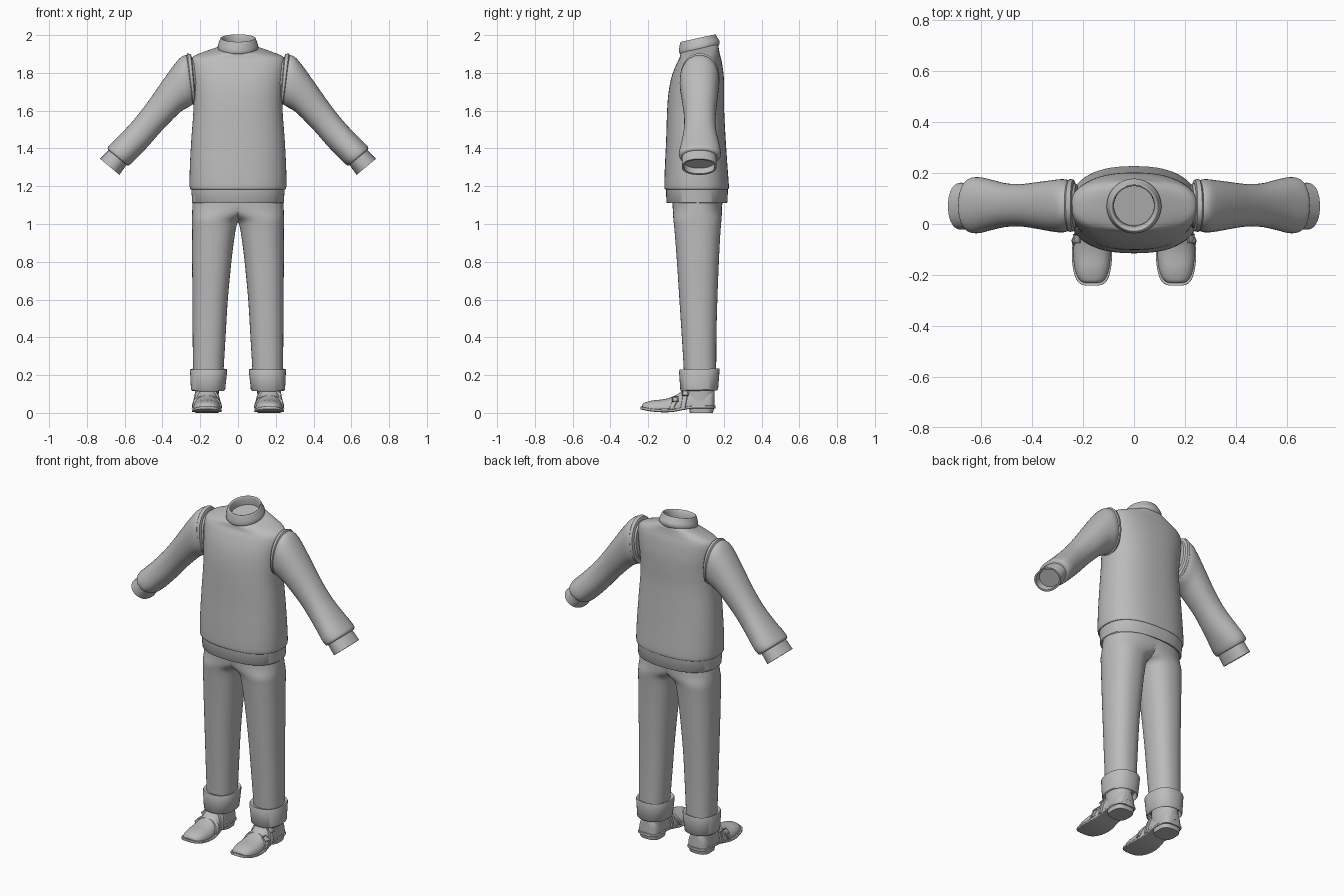
import bpy, bmesh, math
from mathutils import Vector, Matrix

old = bpy.data.objects.get("Cube")
if old:
    bpy.data.objects.remove(old, do_unlink=True)

grey = bpy.data.materials.new("plain grey")
grey.use_nodes = True
tone = (0.5, 0.5, 0.5, 1)
grey.diffuse_color = tone
grey.node_tree.nodes["Principled BSDF"].inputs["Base Color"].default_value = tone


# --- ring descriptions: centre, first half axis, second half axis ---
def level(z, x0, x1, y0, y1, tilt=0):
    d = (y1 - y0) / 2
    return Vector(((x0 + x1) / 2, (y0 + y1) / 2, z)), Vector(((x1 - x0) / 2, 0, 0)), Vector((0, d, tilt * d))


def slope(tx, tz, bx, bz, y0, y1):
    return (Vector(((tx + bx) / 2, (y0 + y1) / 2, (tz + bz) / 2)),
            Vector(((tx - bx) / 2, 0, (tz - bz) / 2)), Vector((0, (y1 - y0) / 2, 0)))


def across(y, x, w, z, h, lean=0):
    return Vector((x, y, z)), Vector((w, 0, 0)), Vector((0, lean, h))


def smooth_rings(rings, steps):
    out = []
    last = len(rings) - 1
    for i in range(last):
        quad = [rings[max(0, min(last, i + k))] for k in (-1, 0, 1, 2)]
        for s in range(steps):
            t = s / steps
            out.append(tuple(b + (c - a) * (t / 2) + (a * 2 - b * 5 + c * 4 - d) * (t * t / 2)
                             + (b * 3 - a - c * 3 + d) * (t ** 3 / 2) for a, b, c, d in zip(*quad)))
    return out + [rings[-1]]


def finish(name, bm, mirror, angle=40):
    bmesh.ops.recalc_face_normals(bm, faces=bm.faces)
    mesh = bpy.data.meshes.new(name)
    bm.to_mesh(mesh)
    bm.free()
    mesh.materials.append(grey)
    ob = bpy.data.objects.new(name, mesh)
    bpy.context.collection.objects.link(ob)
    if mirror:
        ob.modifiers.new("Mirror", "MIRROR").merge_threshold = 0.0005
    bpy.ops.object.select_all(action="DESELECT")
    ob.select_set(True)
    bpy.context.view_layer.objects.active = ob
    bpy.ops.object.shade_smooth_by_angle(angle=math.radians(angle))
    return ob


def loft(name, rings, mirror=False, power=2.0, steps=1, caps=(True, True), dome=False, half=False, n=40):
    bm = bmesh.new()
    loops = []
    for c, u, v in smooth_rings(rings, steps):
        loop = []
        for k in range(n):
            a = 2 * math.pi * k / n
            p, q = (math.copysign(abs(f) ** (2 / power), f) for f in (math.cos(a), math.sin(a)))
            co = c + u * p + v * (max(q, 0) if dome else q)
            if half:
                co.x = max(co.x, 0)
            loop.append(bm.verts.new(co))
        loops.append(loop)
    for a, b in zip(loops, loops[1:]):
        for k in range(n):
            m = (k + 1) % n
            bm.faces.new((a[k], a[m], b[m], b[k]))
    for on, loop in zip(caps, (loops[0], loops[-1])):
        if on:
            bm.faces.new(loop)
    if half:  # drop the hidden wall on the centre plane
        wall = [f for f in bm.faces if all(v.co.x < 0.0001 for v in f.verts)]
        bmesh.ops.delete(bm, geom=wall, context="FACES")
    return finish(name, bm, mirror)


# --- sweater body, hem and collar ---
body = [(1.183, .250, -.110, .222, 0), (1.2, .256, -.115, .227, 0), (1.3, .255, -.112, .22, 0),
        (1.45, .247, -.105, .21, 0), (1.6, .236, -.1, .202, 0), (1.7, .237, -.092, .202, 0),
        (1.78, .245, -.076, .2, 0), (1.85, .25, -.052, .19, .05), (1.885, .238, -.036, .18, .1),
        (1.905, .19, -.032, .175, .15), (1.92, .14, -.03, .172, .2), (1.93, .1, -.025, .165, .24)]
loft("sweater_body", [level(z, -w, w, a, b, t) for z, w, a, b, t in body], power=2.4, steps=4, n=64)

hem = [(1.19, .247), (1.115, .243), (1.11, .238), (1.125, .225)]
loft("sweater_hem", [level(z, -w, w, .058 - w * .665, .058 + w * .665) for z, w in hem], power=2.4, n=64)

collar = [(1.918, .098, .072), (1.928, .106, .071), (1.945, .107, .07), (1.965, .1, .066), (1.981, .094, .064),
          (1.984, .089, .064), (1.978, .083, .066), (1.955, .079, .07), (1.935, .079, .072)]
loft("collar", [level(z, -r, r, y - r, y + r, .22) for z, r, y in collar], steps=3, n=48)

# --- sleeves, armhole seams and wrist cuffs ---
sleeve = [(.235, 1.875, .215, 1.66, -.01, .155), (.266, 1.893, .237, 1.636, -.025, .17),
          (.30, 1.885, .26, 1.62, -.033, .176), (.34, 1.84, .30, 1.597, -.03, .172),
          (.40, 1.757, .35, 1.55, -.02, .165), (.47, 1.657, .412, 1.485, -.01, .157),
          (.54, 1.565, .47, 1.418, -.012, .16), (.61, 1.487, .525, 1.36, -.025, .175),
          (.66, 1.437, .56, 1.325, -.036, .184), (.688, 1.408, .58, 1.31, -.034, .18),
          (.687, 1.392, .588, 1.312, -.024, .167)]
loft("sleeves", [slope(*s) for s in sleeve], mirror=True, power=2.2, steps=4)

seam = [(.245, 1.885, .222, 1.645, -.02, .165), (.25, 1.899, .226, 1.632, -.029, .174),
        (.268, 1.903, .236, 1.628, -.031, .177), (.274, 1.893, .242, 1.635, -.024, .17)]
loft("armhole_seams", [slope(*s) for s in seam], mirror=True, power=2.2)

cuff = [(.672, 1.403, .578, 1.33, -.02, .16), (.73, 1.345, .628, 1.26, -.022, .162),
        (.722, 1.339, .636, 1.267, -.012, .152), (.695, 1.367, .612, 1.296, -.012, .152)]
loft("wrist_cuffs", [slope(*s) for s in cuff], mirror=True, power=2.2)

# --- trousers: one leg reaching the centre plane above the crotch, then mirrored ---
leg = [(.2, .078, .238, -.01, .16), (.4, .066, .24, -.022, .161), (.6, .054, .241, -.035, .166),
       (.8, .035, .243, -.048, .174), (.92, .02, .243, -.057, .18), (.98, .01, .243, -.062, .184),
       (1.015, -.004, .243, -.066, .187), (1.04, -.05, .243, -.068, .189), (1.08, -.16, .242, -.07, .191),
       (1.13, -.24, .24, -.073, .193)]
loft("trouser_legs", [level(*s) for s in leg], mirror=True, power=2.3, steps=5, half=True, n=48)

turnup = [(.225, .078, .236, -.012, .16), (.232, .06, .251, -.034, .176), (.226, .057, .254, -.037, .178),
          (.122, .068, .249, -.03, .17), (.117, .073, .244, -.026, .166), (.15, .082, .235, -.015, .156)]
loft("trouser_turnups", [level(z, a, b, c, d, .03) for z, a, b, c, d in turnup], mirror=True, power=2.3)

# --- shoes ---
X = .165
upper = [(-.232, .02, .026, .012), (-.226, .042, .024, .026), (-.205, .058, .022, .037), (-.17, .068, .02, .047),
         (-.12, .073, .02, .052), (-.07, .07, .022, .064), (-.03, .065, .024, .085), (.0, .062, .028, .108),
         (.04, .062, .03, .115), (.1, .063, .03, .11), (.135, .055, .03, .1), (.15, .03, .03, .09)]
loft("shoe_uppers", [across(y, X, w, z, h) for y, w, z, h in upper], mirror=True, power=2.3, steps=3, dome=True)

ankle = [(.06, -.005, .152, .062), (.1, -.012, .15, .063), (.14, -.014, .148, .064), (.19, -.008, .148, .066)]
loft("shoe_ankles", [level(z, X - w, X + w, a, b) for z, a, b, w in ankle], mirror=True, power=2.2, steps=3)

sole = [(-.242, .022, .028), (-.234, .048, .025), (-.21, .065, .02), (-.17, .075, .014), (-.12, .079, .011),
        (-.07, .075, .013), (-.02, .067, .022), (.03, .066, .03), (.1, .068, .031), (.14, .058, .031),
        (.155, .032, .031)]
loft("shoe_soles", [across(y, X, w, z, .008) for y, w, z in sole], mirror=True, power=6, steps=3)

heel = [(0, .02, .143, .061), (.034, .015, .15, .065)]
loft("shoe_heels", [level(z, X - w, X + w, a, b) for z, a, b, w in heel], mirror=True, power=3)

# --- straps over the instep, each with a square buckle on the outer side ---
for name, y, w, h, lean in (("front", -.09, .076, .068, .03), ("rear", -.03, .07, .112, .02)):
    band = [(0, -.006), (.002, 0), (.024, .004), (.026, -.004)]
    loft(name + "_straps", [across(y + d, X, w + g, .024, h + g, lean) for d, g in band],
         mirror=True, power=2.3, dome=True)
    a = math.radians(42)
    spot = Vector((X + w * math.cos(a) * 1.06, y + .013 + lean * math.sin(a), .024 + h * math.sin(a) * 1.06))
    frame = bmesh.new()
    bmesh.ops.create_cube(frame, size=1, matrix=Matrix.Diagonal((.034, .036, .008, 1)))
    top = max(frame.faces, key=lambda f: f.normal.z)
    bmesh.ops.inset_region(frame, faces=[top], thickness=.007)
    bmesh.ops.translate(frame, verts=top.verts, vec=(0, 0, -.005))
    bmesh.ops.transform(frame, verts=frame.verts,
                        matrix=Matrix.Translation(spot) @ Matrix.Rotation(math.radians(48), 4, "Y"))
    finish(name + "_buckles", frame, True, 30)
